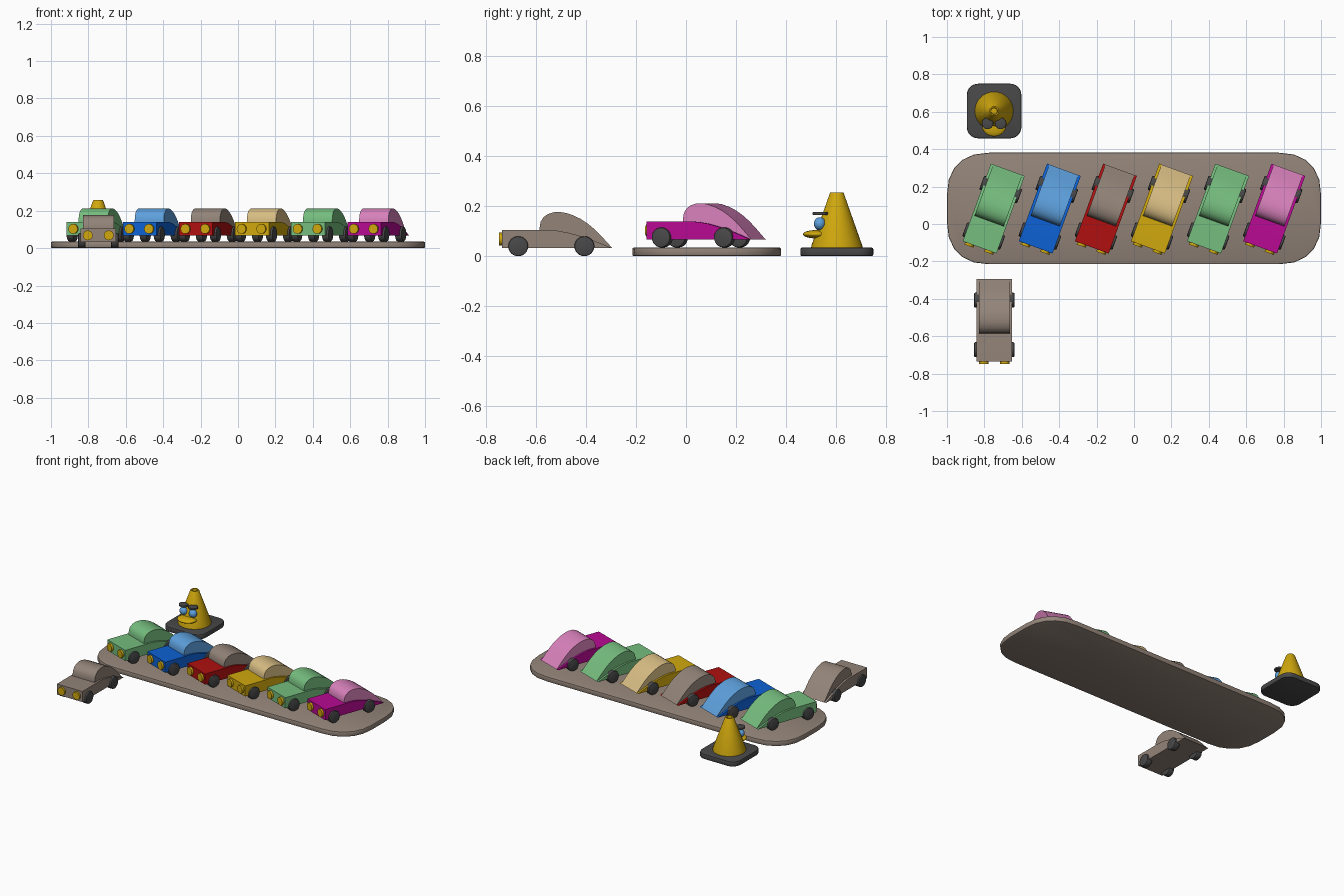
import bpy, bmesh
from math import sin, cos, pi, radians
from mathutils import Matrix, Vector

cube = bpy.data.objects.get("Cube")
if cube:
    bpy.data.objects.remove(cube, do_unlink=True)


def material(name, r, g, b):
    m = bpy.data.materials.new(name)
    m.use_nodes = True
    m.diffuse_color = (r, g, b, 1)
    m.node_tree.nodes["Principled BSDF"].inputs["Base Color"].default_value = (r, g, b, 1)
    m.node_tree.nodes["Principled BSDF"].inputs["Roughness"].default_value = 0.6
    return m


brown = material("brown grey", .29, .23, .19)
yellow = material("golden yellow", .63, .39, .004)
green = material("soft green", .18, .51, .21)
blue = material("deep blue", .004, .12, .66)
sky = material("light blue", .11, .35, .72)
red = material("red", .43, .005, .005)
tan = material("tan", .69, .51, .23)
magenta = material("magenta", .48, .003, .29)
pink = material("pink", .69, .22, .50)
dark = material("dark grey", .065, .065, .065)


def finish(bm, name, mat, place=Matrix(), angle=35):
    """Turn a bmesh into a placed object, smooth except at sharp edges."""
    bmesh.ops.recalc_face_normals(bm, faces=bm.faces)
    me = bpy.data.meshes.new(name)
    bm.to_mesh(me)
    bm.free()
    me.materials.append(mat)
    for p in me.polygons:
        p.use_smooth = True
    me.set_sharp_from_angle(angle=radians(angle))
    ob = bpy.data.objects.new(name, me)
    ob.matrix_world = place
    bpy.context.collection.objects.link(ob)
    return ob


def extrude(bm, points, offset):
    face = bm.faces.new([bm.verts.new(p) for p in points])
    new = bmesh.ops.extrude_face_region(bm, geom=[face])["geom"]
    bmesh.ops.translate(bm, vec=offset, verts=[v for v in new if isinstance(v, bmesh.types.BMVert)])


def side_profile(name, outline, half, mat, place):
    """Side outline in (y, z), extruded across the width."""
    bm = bmesh.new()
    extrude(bm, [(-half, y, z) for y, z in outline], (2 * half, 0, 0))
    finish(bm, name, mat, place)


def slab(name, hx, hy, radius, power, steps, height, mat, place):
    """Flat plate with rounded corners and softened rims."""
    pts = []
    for q in range(4):
        sx, sy = ((1, 1), (-1, 1), (-1, -1), (1, -1))[q]
        for i in range(steps + 1):
            a = (q + i / steps) * pi / 2
            cx, cy = abs(cos(a)) ** (2 / power), abs(sin(a)) ** (2 / power)
            pts.append((sx * (hx - radius + radius * cx), sy * (hy - radius + radius * cy), 0))
    bm = bmesh.new()
    extrude(bm, pts, (0, 0, height))
    rims = [e for e in bm.edges if abs(e.verts[0].co.z - e.verts[1].co.z) < 1e-5]
    bmesh.ops.bevel(bm, geom=rims, offset=.007, segments=2, profile=.5, affect='EDGES')
    finish(bm, name, mat, place, 30)


def disc(name, radius, depth, center, axis, mat, place, rim=0):
    """Short cylinder along the given axis, with an optional soft rim."""
    bm = bmesh.new()
    bmesh.ops.create_cone(bm, cap_ends=True, segments=24, radius1=radius, radius2=radius, depth=depth)
    if rim:
        caps = [e for e in bm.edges if abs(e.verts[0].co.z - e.verts[1].co.z) < 1e-5]
        bmesh.ops.bevel(bm, geom=caps, offset=rim, segments=2, profile=.5, affect='EDGES')
    turn = Vector((0, 0, 1)).rotation_difference(Vector(axis)).to_matrix().to_4x4()
    bm.transform(Matrix.Translation(center) @ turn)
    finish(bm, name, mat, place)


def ball(name, center, size, mat, place):
    bm = bmesh.new()
    bmesh.ops.create_uvsphere(bm, u_segments=24, v_segments=14, radius=1)
    bm.transform(Matrix.Translation(center) @ Matrix.Diagonal((*size, 1)))
    finish(bm, name, mat, place, 60)


BODY = [(-.221, .032), (-.221, .104), (-.03, .104), (.0, .102), (.04, .095),
        (.085, .083), (.13, .068), (.175, .051), (.22, .032)]
CABIN = [(-.071, .06), (-.071, .115), (-.067, .138), (-.056, .156), (-.038, .169), (-.015, .176),
         (.01, .177), (.035, .173), (.062, .164), (.092, .15), (.122, .13), (.152, .105),
         (.183, .073), (.22, .0325)]


def car(label, paint, roof, place):
    side_profile(label + "_body", BODY, .096, paint, place)
    side_profile(label + "_cabin", CABIN, .083, roof, place)
    for side, s in (("right", -1), ("left", 1)):
        for end, y in (("front", -.157), ("rear", .108)):
            disc(f"{label}_{end}_{side}_wheel", .04, .04, (s * .088, y, .04), (1, 0, 0), dark, place, .006)
        disc(f"{label}_{side}_headlight", .026, .024, (s * .056, -.222, .068), (0, -1, 0), yellow, place)


# Platform with six angled cars
MID = .083
TOP = .035
slab("platform", 1, .298, .225, 2.3, 5, TOP, brown, Matrix.Translation((0, MID, 0)))
row = [("first_green_car", green, green), ("blue_car", blue, sky), ("red_car", red, brown),
       ("yellow_car", yellow, tan), ("second_green_car", green, green), ("magenta_car", magenta, pink)]
for i, (label, paint, roof) in enumerate(row):
    spot = Matrix.Translation((-.75 + .3 * i, MID, TOP)) @ Matrix.Rotation(radians(-20), 4, 'Z')
    car(label, paint, roof, spot)

# Lone car in front of the platform
car("brown_car", brown, brown, Matrix.Translation((-.747, -.515, 0)))

# Traffic cone with a face
cone = Matrix.Translation((-.748, .604, 0))
slab("cone_base", .146, .146, .06, 2, 6, TOP, dark, cone)
bm = bmesh.new()
profile = [(.103, TOP - .004), (.102, .042), (.028, .252), (.025, .256), (.018, .256), (.016, .22), (0, .22)]
verts = [bm.verts.new((r, 0, z)) for r, z in profile]
edges = [bm.edges.new(pair) for pair in zip(verts, verts[1:])]
bmesh.ops.spin(bm, geom=verts + edges, cent=(0, 0, 0), axis=(0, 0, 1), angle=2 * pi, steps=32)
bmesh.ops.remove_doubles(bm, verts=bm.verts, dist=1e-4)
finish(bm, "cone_body", yellow, cone)
for side, s in (("right", -1), ("left", 1)):
    ball(f"{side}_eye", (s * .035, -.068, .13), (.027, .024, .026), sky, cone)
    disc(f"{side}_eyebrow", .031, .013, (s * .035, -.066, .171), (0, 0, 1), dark, cone, .004)
ball("mouth", (0, -.08, .088), (.064, .056, .017), yellow, cone)
